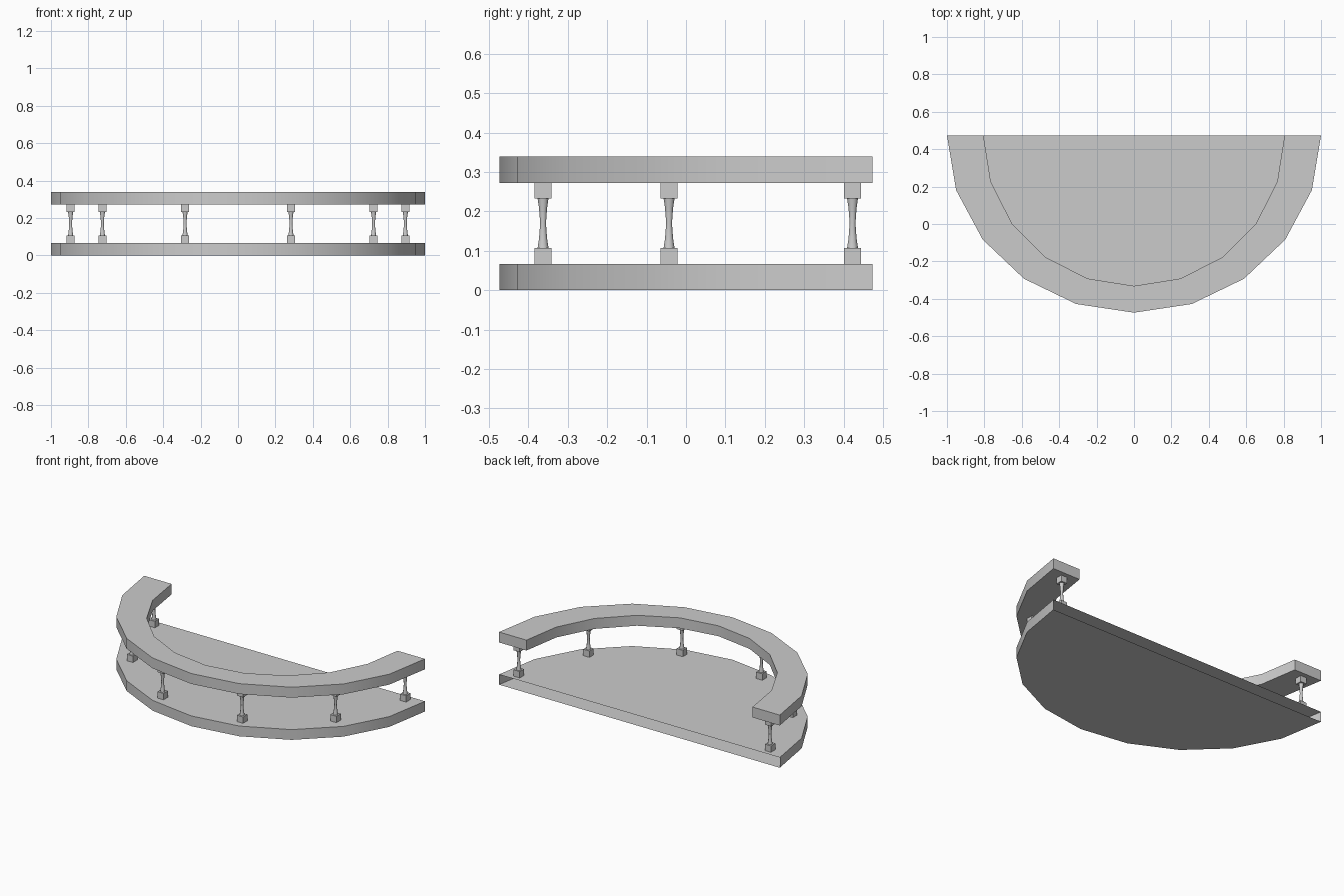
import bpy, bmesh
from math import sin, cos, radians, pi

if "Cube" in bpy.data.objects:
    bpy.data.objects.remove(bpy.data.objects["Cube"])

BACK = 0.474


def finish(bm, name, smooth_angle=30):
    bmesh.ops.recalc_face_normals(bm, faces=bm.faces)
    mesh = bpy.data.meshes.new(name)
    bm.to_mesh(mesh)
    bm.free()
    ob = bpy.data.objects.new(name, mesh)
    bpy.context.collection.objects.link(ob)
    bpy.context.view_layer.objects.active = ob
    ob.select_set(True)
    bpy.ops.object.shade_smooth_by_angle(angle=radians(smooth_angle))
    ob.select_set(False)
    return ob


def arc(rx, ry):
    # ten-segment half ellipse bulging toward the front
    return [(rx * sin(radians(a)), BACK - ry * cos(radians(a)))
            for a in range(-90, 91, 18)]


def extrude_outline(name, pts, z0, z1, open_back=False):
    bm = bmesh.new()
    lo = [bm.verts.new((x, y, z0)) for x, y in pts]
    hi = [bm.verts.new((x, y, z1)) for x, y in pts]
    bm.faces.new(lo[::-1])
    bm.faces.new(hi)
    n = len(pts)
    for i in range(n - 1 if open_back else n):
        j = (i + 1) % n
        bm.faces.new((lo[i], lo[j], hi[j], hi[i]))
    return finish(bm, name)


# Half-round floor, open along the wall side
outer = arc(1.0, 0.948)
extrude_outline("floor_slab", outer, 0.0, 0.066, open_back=True)

# Curved handrail
extrude_outline("handrail", outer + arc(0.805, 0.805)[::-1], 0.272, 0.339)


def add_ring(bm, x, y, z, r, n, turn):
    return [bm.verts.new((x + r * cos(turn + 2 * pi * i / n),
                          y + r * sin(turn + 2 * pi * i / n), z)) for i in range(n)]


def add_column(bm, x, y, profile, n, turn):
    rings = [add_ring(bm, x, y, z, r, n, turn) for z, r in profile]
    for a, b in zip(rings, rings[1:]):
        for i in range(n):
            j = (i + 1) % n
            bm.faces.new((a[i], a[j], b[j], b[i]))
    bm.faces.new(rings[0][::-1])
    bm.faces.new(rings[-1])


# Balusters: square end blocks with a waisted shaft
half = 0.022 * 2 ** 0.5
shaft = [(0.107, 0.015), (0.132, 0.011), (0.17, 0.008), (0.208, 0.011), (0.233, 0.015)]
spots = [(0.283, -0.363), (0.725, -0.043), (0.895, 0.423)]
for side, label in ((-1, "left"), (1, "right")):
    for k, (x, y) in enumerate(spots, 1):
        bm = bmesh.new()
        add_column(bm, side * x, y, [(0.066, half), (0.107, half)], 4, pi / 4)
        add_column(bm, side * x, y, shaft, 8, pi / 8)
        add_column(bm, side * x, y, [(0.233, half), (0.272, half)], 4, pi / 4)
        finish(bm, f"baluster_{label}_{k}", 50)
